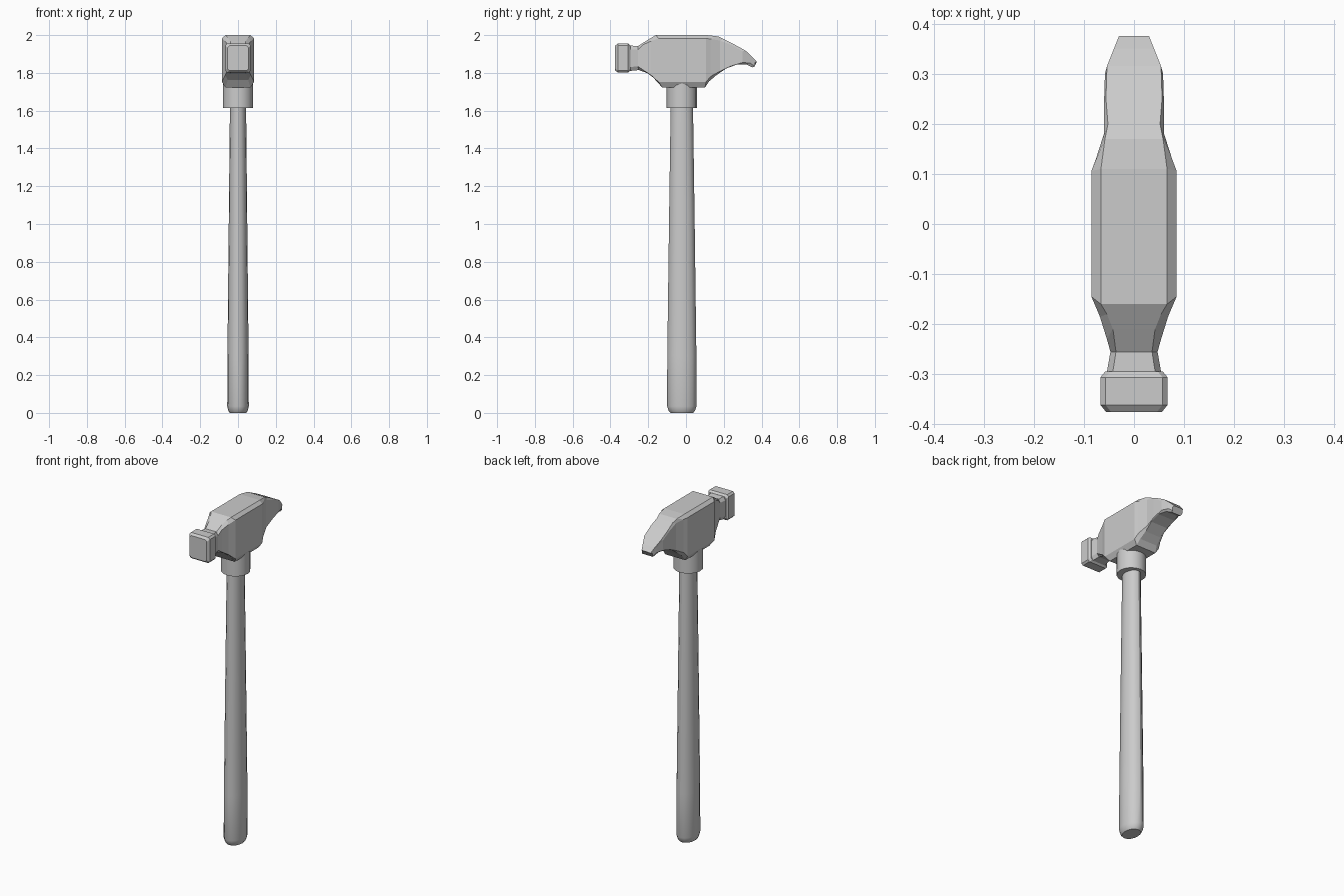
import bpy, bmesh, math


def loft(name, rings, smooth):
    """Skin a list of equal-length point rings and cap both ends."""
    bm = bmesh.new()
    loops = [[bm.verts.new(p) for p in ring] for ring in rings]
    n = len(rings[0])
    for a, b in zip(loops, loops[1:]):
        for i in range(n):
            j = (i + 1) % n
            bm.faces.new((a[i], a[j], b[j], b[i]))
    bm.faces.new(loops[0])
    bm.faces.new(loops[-1])
    bmesh.ops.recalc_face_normals(bm, faces=bm.faces)
    mesh = bpy.data.meshes.new(name)
    bm.to_mesh(mesh)
    bm.free()
    obj = bpy.data.objects.new(name, mesh)
    bpy.context.collection.objects.link(obj)
    if smooth:
        bpy.ops.object.select_all(action='DESELECT')
        obj.select_set(True)
        bpy.context.view_layer.objects.active = obj
        bpy.ops.object.shade_smooth_by_angle(angle=math.radians(30))
    return obj


def oval(z, rx, ry, n=16, cy=-0.022):
    return [(rx * math.cos(2 * math.pi * i / n),
             cy + ry * math.sin(2 * math.pi * i / n), z) for i in range(n)]


def block(yt, zt, ys, yb, zb, w, cx, ct, cb):
    """Chamfered rectangle: top, side and bottom may sit at different y."""
    right = [(w - cx, yt, zt), (w, ys, zt - ct), (w, ys, zb + cb), (w - cx, yb, zb)]
    return right + [(-x, y, z) for x, y, z in reversed(right)]


# Oval tapered handle with a rounded butt
loft("handle", [oval(0, .044, .060), oval(.012, .052, .070), oval(.035, .057, .078),
                oval(.30, .056, .077), oval(1.0, .049, .068), oval(1.7, .042, .058)], True)

# Round collar under the head
loft("collar", [oval(1.615, .08, .08), oval(1.80, .08, .08)], True)

# Striking face block
loft("striking_face", [block(y, 1.955 - d, y, y, 1.802 + d, .067 - d, .010, .010, .010)
                       for y, d in ((-.375, .011), (-.361, 0), (-.306, 0), (-.294, .010))], False)

# Neck, body and claw in one sweep: yt, zt, ys, yb, zb, w, cx, ct, cb
sections = [
    (-.300, 1.945, -.300, -.300, 1.810, .055, .012, .020, .020),
    (-.255, 1.942, -.255, -.250, 1.815, .047, .011, .020, .020),
    (-.210, 1.970, -.230, -.195, 1.795, .054, .012, .022, .022),
    (-.180, 1.988, -.185, -.155, 1.762, .068, .014, .020, .026),
    (-.160, 2.000, -.145, -.125, 1.722, .085, .019, .017, .030),
    (.110, 2.000, .106, .100, 1.722, .085, .019, .017, .030),
    (.170, 1.993, .130, .122, 1.755, .076, .018, .014, .026),
    (.200, 1.979, .180, .160, 1.787, .060, .008, .008, .022),
    (.250, 1.954, .235, .212, 1.823, .060, .004, .004, .012),
    (.315, 1.918, .300, .270, 1.845, .058, .004, .004, .010),
    (.350, 1.886, .340, .318, 1.845, .044, .004, .004, .007),
    (.375, 1.860, .364, .353, 1.829, .034, .004, .006, .006),
]
loft("hammer_head", [block(*s) for s in sections], False)
